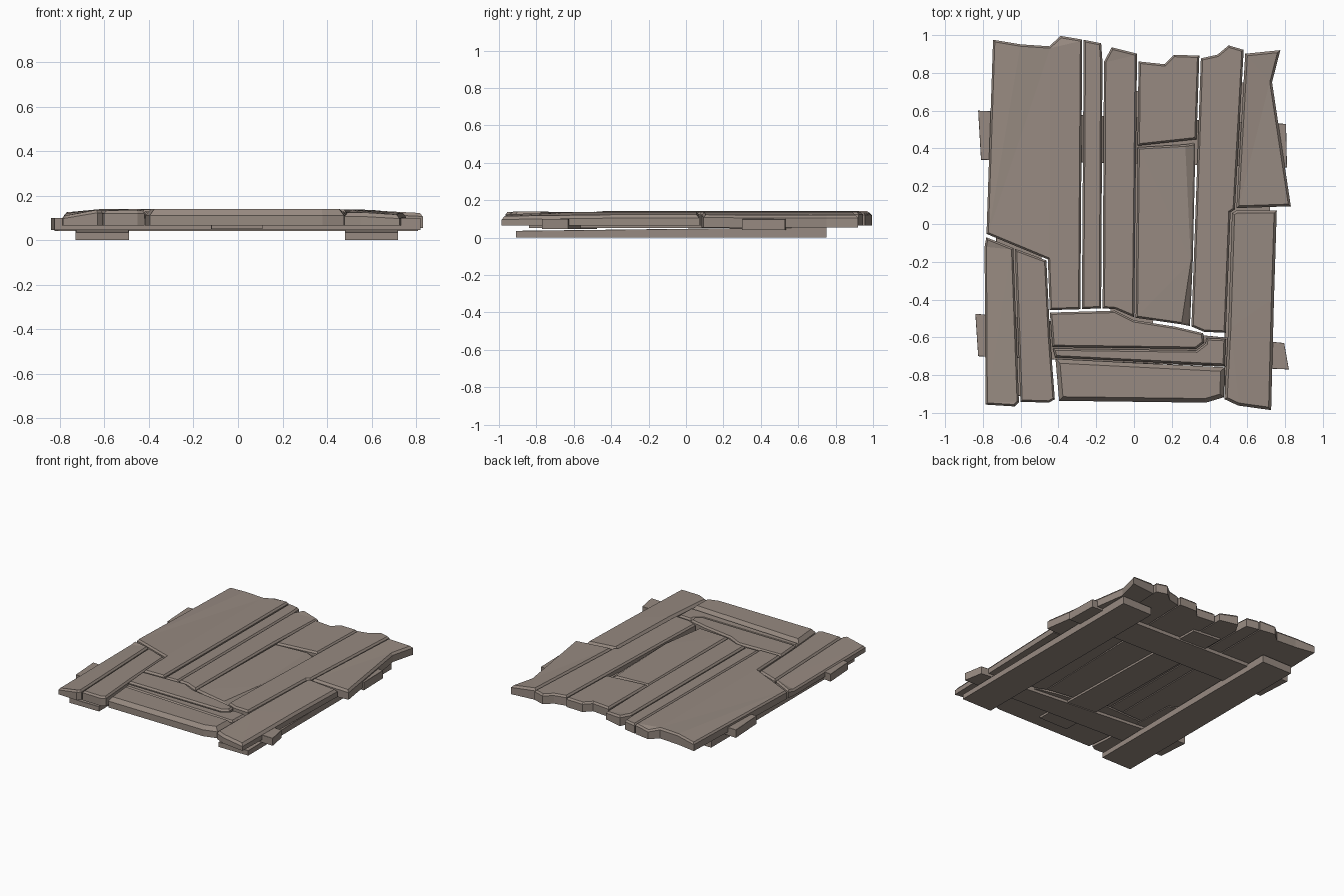
import bpy, bmesh
from mathutils import Vector

if "Cube" in bpy.data.objects:
    bpy.data.objects.remove(bpy.data.objects["Cube"])

wood = bpy.data.materials.new("weathered_brown_wood")
wood.diffuse_color = (0.31, 0.255, 0.22, 1)
wood.use_nodes = True
wood.node_tree.nodes["Principled BSDF"].inputs["Base Color"].default_value = wood.diffuse_color


def inset(pts, d):
    """Move every corner of a polygon inwards by d (mitred)."""
    area = sum(a.x * b.y - b.x * a.y for a, b in zip(pts, pts[1:] + pts[:1]))
    s = 1 if area > 0 else -1
    out = []
    for i, p in enumerate(pts):
        e1 = (p - pts[i - 1]).normalized()
        e2 = (pts[(i + 1) % len(pts)] - p).normalized()
        n1, n2 = Vector((-e1.y, e1.x)) * s, Vector((-e2.y, e2.x)) * s
        m = n1 + n2
        out.append(p + m * (d / max(0.6, 1 + n1.dot(n2))))
    return out


def plank(name, outline, top=0.138, bottom=0.065, chamfer=0.01, gap=0.004):
    """Board from a top-view outline; an optional third value is the corner's top height."""
    flat = [Vector(p[:2]) for p in outline]
    heights = [p[2] if len(p) > 2 else top for p in outline]
    side = inset(flat, gap)
    rim = inset(flat, gap + chamfer)
    bm = bmesh.new()
    rings = [
        [bm.verts.new((p.x, p.y, bottom)) for p in side],
        [bm.verts.new((p.x, p.y, h - chamfer * 1.3)) for p, h in zip(side, heights)],
        [bm.verts.new((p.x, p.y, h)) for p, h in zip(rim, heights)],
    ]
    n = len(flat)
    for lo, hi in zip(rings, rings[1:]):
        for i in range(n):
            j = (i + 1) % n
            bm.faces.new((lo[i], lo[j], hi[j], hi[i]))
    caps = [bm.faces.new(rings[0]), bm.faces.new(rings[-1])]
    bmesh.ops.triangulate(bm, faces=caps)
    bmesh.ops.recalc_face_normals(bm, faces=bm.faces)
    me = bpy.data.meshes.new(name)
    bm.to_mesh(me)
    bm.free()
    me.materials.append(wood)
    ob = bpy.data.objects.new(name, me)
    bpy.context.collection.objects.link(ob)
    return ob


# upper boards, left to right
plank("left_wide_board", [(-.75, .98, .125), (-.6, .955), (-.45, .945), (-.39, 1.0, .13), (-.27, .98),
                          (-.28, -.455), (-.45, -.46), (-.46, -.19), (-.785, -.055, .125)], top=.141)
plank("narrow_board", [(-.27, .98), (-.17, .96), (-.163, .86), (-.17, -.45), (-.28, -.455)], top=.134)
plank("centre_left_board", [(-.163, .86), (-.12, .94), (.02, .905, .125), (.015, .4), (.005, -.5),
                            (-.1, -.455), (-.17, -.45)], top=.138)
plank("centre_short_board", [(.02, .865), (.16, .85), (.21, .9), (.35, .895), (.335, .445), (.015, .41)], top=.134)
plank("centre_sloped_board", [(.015, .41, .13), (.27, .425, .13), (.33, .435, .105), (.315, -.2, .125),
                              (.3, -.545, .09), (.25, -.535, .125), (.005, -.5, .138)])
plank("right_inner_board", [(.35, .88), (.44, .9), (.5, .95), (.585, .925), (.538, .075), (.515, .06),
                            (.49, -.58), (.37, -.575), (.3, -.545), (.335, .44)], top=.137)
plank("right_upper_board", [(.585, .905), (.78, .925, .12), (.735, .75, .12), (.835, .09, .122), (.538, .08)],
      top=.136, bottom=.055, chamfer=.012)

# lower boards
plank("right_lower_board", [(.515, .06), (.54, .075), (.76, .075, .122), (.745, -.4, .122), (.73, -.99, .115),
                            (.55, -.965, .125), (.475, -.93, .125), (.495, -.55)], top=.137, chamfer=.014)
plank("left_lower_outer_board", [(-.785, -.065, .12), (-.635, -.125), (-.605, -.945), (-.63, -.97),
                                 (-.79, -.96, .11), (-.795, -.12, .11)], top=.136)
plank("left_lower_inner_board", [(-.635, -.125), (-.46, -.19), (-.44, -.6), (-.415, -.93), (-.45, -.95),
                                 (-.605, -.945)], top=.133)

# horizontal boards across the front
plank("cross_board_upper", [(-.45, -.465), (-.1, -.455), (0, -.505), (.22, -.54), (.37, -.575), (.375, -.63),
                            (.33, -.665), (-.435, -.655)], top=.137)
plank("cross_board_middle", [(-.435, -.655), (.33, -.665), (.375, -.63), (.38, -.6), (.49, -.605), (.485, -.755),
                             (-.42, -.71)], top=.128)
plank("cross_board_front", [(-.42, -.71), (.485, -.755), (.48, -.92), (.38, -.95), (-.4, -.94)],
      top=.14, chamfer=.022)

# battens hidden under the boards, only their ends stick out
plank("rear_batten", [(-.825, .6), (-.81, .34), (.81, .3), (.805, .53)], top=.098, bottom=.04, chamfer=.001, gap=0)
plank("front_batten", [(-.84, -.475), (-.825, -.7), (.82, -.77), (.795, -.63)], top=.1, bottom=.045,
      chamfer=.001, gap=0)
plank("under_board", [(-.14, .72), (.07, .7), (.11, -.84), (-.12, -.84)], top=.072, bottom=.05,
      chamfer=.001, gap=0)

# two long runners on the ground, thinner towards the front
for side, x in (("left", -.61), ("right", .60)):
    plank(side + "_runner", [(x - .12, -.91, .036), (x + .12, -.91, .036), (x + .12, .75, .056),
                             (x - .12, .75, .056)], bottom=0, chamfer=.001, gap=0)
